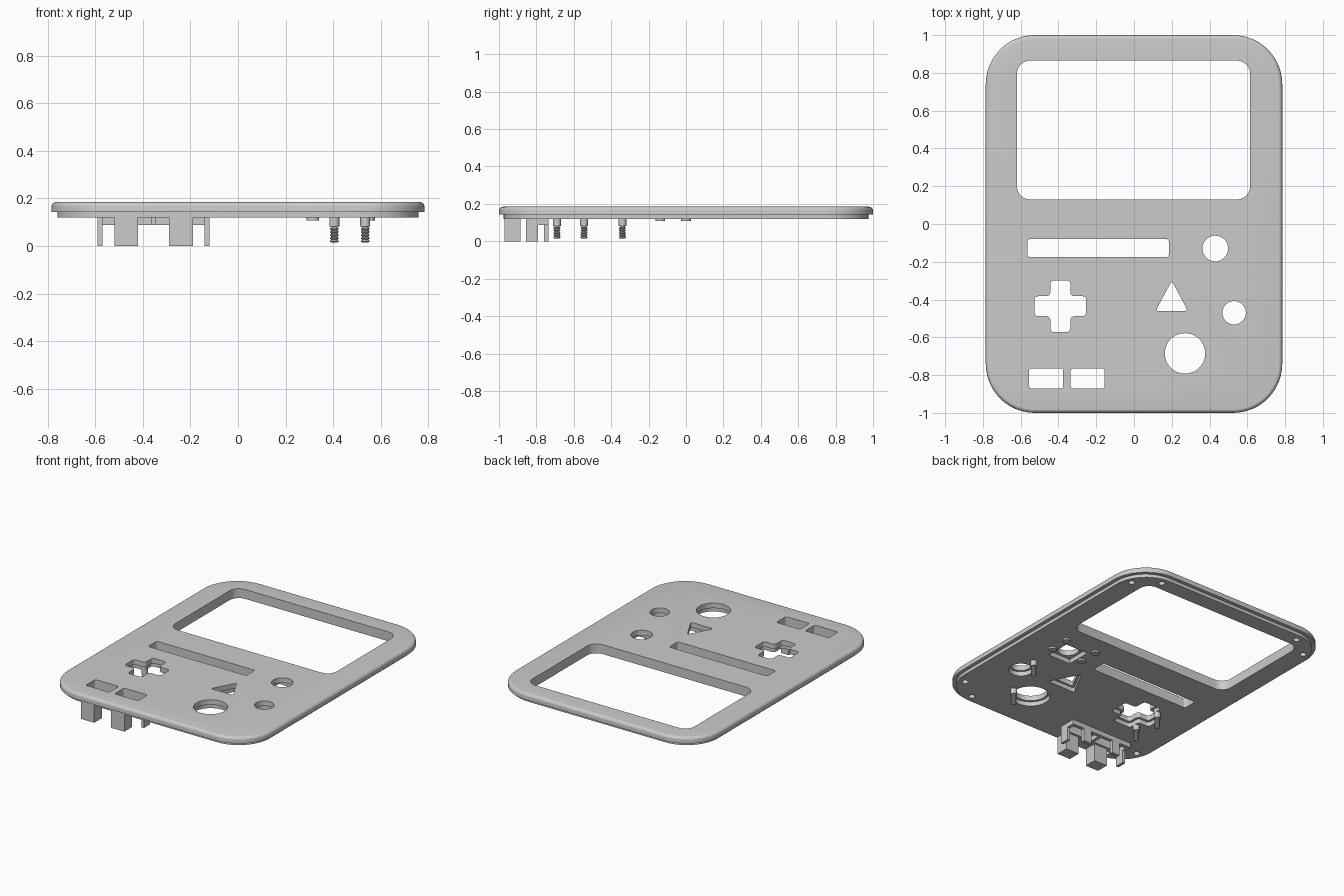
import bpy, bmesh, math
from mathutils import Vector

if "Cube" in bpy.data.objects:
    bpy.data.objects.remove(bpy.data.objects["Cube"])

grey = bpy.data.materials.new("plastic_grey")
grey.use_nodes = True
GREY = (0.6, 0.6, 0.6, 1)
grey.diffuse_color = GREY
grey.node_tree.nodes["Principled BSDF"].inputs["Base Color"].default_value = GREY


def rounded(points, r, steps=6):
    """Replace every corner of a polygon with an arc of radius r."""
    out = []
    for i, p in enumerate(points):
        p = Vector(p)
        u = (Vector(points[i - 1]) - p).normalized()
        v = (Vector(points[(i + 1) % len(points)]) - p).normalized()
        half = u.angle(v) / 2
        centre = p + (u + v).normalized() * r / math.sin(half)
        tangent = r / math.tan(half)
        a = (p + u * tangent - centre).normalized()
        b = (p + v * tangent - centre).normalized()
        out += [centre + a.slerp(b, k / steps) * r for k in range(steps + 1)]
    return out


def rect(x0, x1, y0, y1, r, steps=6):
    return rounded([(x0, y0), (x1, y0), (x1, y1), (x0, y1)], r, steps)


def circle(x, y, r, n=48):
    return [Vector((x + r * math.cos(math.tau * k / n), y + r * math.sin(math.tau * k / n)))
            for k in range(n)]


def cross(x, y, arm, w, r):
    quarter = [(w, -arm), (w, -w), (arm, -w)]
    pts = []
    for c, s in ((1, 0), (0, 1), (-1, 0), (0, -1)):
        pts += [(x + c * px - s * py, y + s * px + c * py) for px, py in quarter]
    # each quarter turn repeats no point, so the outline is a closed plus sign
    return rounded(pts, r, 4)


def triangle(x, y, size, r):
    # size scales a tall isosceles triangle around its centre
    return rounded([(x - 0.085 * size, y - 0.053 * size), (x + 0.085 * size, y - 0.053 * size),
                    (x, y + 0.107 * size)], r, 4)


def stack(name, rings):
    """Solid through a list of (outline, z) rings, capped at both ends."""
    bm = bmesh.new()
    loops = [[bm.verts.new((p.x, p.y, z)) for p in outline] for outline, z in rings]
    n = len(loops[0])
    for low, high in zip(loops, loops[1:]):
        for i in range(n):
            j = (i + 1) % n
            bm.faces.new((low[i], low[j], high[j], high[i]))
    bm.faces.new(loops[0][::-1])
    bm.faces.new(loops[-1])
    bmesh.ops.recalc_face_normals(bm, faces=bm.faces)
    mesh = bpy.data.meshes.new(name)
    bm.to_mesh(mesh)
    bm.free()
    mesh.materials.append(grey)
    obj = bpy.data.objects.new(name, mesh)
    bpy.context.collection.objects.link(obj)
    return obj


def smooth(obj, degrees):
    bpy.ops.object.select_all(action="DESELECT")
    obj.select_set(True)
    bpy.context.view_layer.objects.active = obj
    bpy.ops.object.shade_smooth_by_angle(angle=math.radians(degrees))


BOTTOM, STEP, TOP, EDGE = 0.12, 0.142, 0.185, 0.022


# Face plate: narrower lip below, rounded rim above
def plate_outline(inset):
    return rect(-0.785 + inset, 0.785 - inset, -1 + inset, 1 - inset, 0.26 - inset, 12)


rings = [(plate_outline(0.025), BOTTOM), (plate_outline(0.025), STEP), (plate_outline(0), STEP)]
for k in range(6):
    a = math.pi / 2 * k / 5
    rings.append((plate_outline(EDGE * (1 - math.cos(a))), TOP - EDGE + EDGE * math.sin(a)))
plate = stack("face_plate", rings)

# Openings that go straight through
through = [
    rect(-0.62, 0.615, 0.13, 0.865, 0.07),
    rect(-0.565, 0.185, -0.175, -0.08, 0.015),
    rect(-0.555, -0.375, -0.87, -0.765, 0.012),
    rect(-0.335, -0.155, -0.87, -0.765, 0.012),
    circle(0.43, -0.13, 0.068),
    circle(0.53, -0.47, 0.062),
    circle(0.27, -0.685, 0.107),
    triangle(0.2, -0.407, 1, 0.008),
    cross(-0.39, -0.435, 0.137, 0.053, 0.02),
]
# Wider recesses on the underside
recesses = [
    rect(0.345, 0.515, -0.215, -0.045, 0.004),
    circle(0.53, -0.47, 0.077),
    circle(0.27, -0.685, 0.122),
    triangle(0.2, -0.407, 1.25, 0.008),
    cross(-0.39, -0.435, 0.152, 0.068, 0.02),
]
# Small sockets in the corners of the lip
for sx in (-1, 1):
    for sy in (-1, 1):
        recesses += [circle(sx * 0.70, sy * 0.81, 0.02, 16), circle(sx * 0.55, sy * 0.925, 0.02, 16)]

cuts = [(o, 0.05, 0.3) for o in through] + [(o, 0.05, 0.15) for o in recesses]
for outline, z0, z1 in cuts:
    cutter = stack("cutter", [(outline, z0), (outline, z1)])
    cutter.hide_render = True
    mod = plate.modifiers.new("cut", "BOOLEAN")
    mod.operation, mod.solver, mod.object = "DIFFERENCE", "EXACT", cutter
    bpy.context.view_layer.objects.active = plate
    bpy.ops.object.modifier_apply(modifier=mod.name)
    bpy.data.objects.remove(cutter)
smooth(plate, 15)

# Threaded posts hanging below the plate
for x, y in ((0.405, -0.69), (0.535, -0.34), (-0.475, -0.545), (-0.475, -0.34)):
    profile = [(0.013, 0.015)]
    for k in range(5):
        z = 0.018 + k * 0.013
        profile += [(0.018, z), (0.018, z + 0.004), (0.013, z + 0.009)]
    profile += [(0.013, 0.082), (0.021, 0.082), (0.021, BOTTOM + 0.005)]
    smooth(stack("threaded_post", [(circle(x, y, r, 20), z) for r, z in profile]), 35)

# Low pads around the square recess
for x in (0.315, 0.55):
    for y in (-0.137, 0.0):
        pad = circle(x, y, 0.026, 24)
        smooth(stack("round_pad", [(pad, 0.108), (pad, BOTTOM + 0.005)]), 30)


def block(name, x0, x1, y0, y1, z0):
    outline = [Vector(p) for p in ((x0, y0), (x1, y0), (x1, y1), (x0, y1))]
    stack(name, [(outline, z0), (outline, BOTTOM + 0.004)])


# Button bracket: two thick legs, thin side legs and a shallow rail
for x in (-0.47, -0.24):
    block("thick_leg", x - 0.05, x + 0.05, -0.97, -0.885, 0)
    block("rear_leg", x - 0.03, x + 0.03, -0.76, -0.735, 0)
for x in (-0.58, -0.13):
    block("side_leg", x - 0.01, x + 0.01, -0.855, -0.79, 0)
    block("side_rail", x - 0.01, x + 0.01, -0.79, -0.76, 0.088)
block("rear_rail", -0.59, -0.12, -0.76, -0.735, 0.088)
block("centre_rail", -0.365, -0.345, -0.855, -0.76, 0.088)
